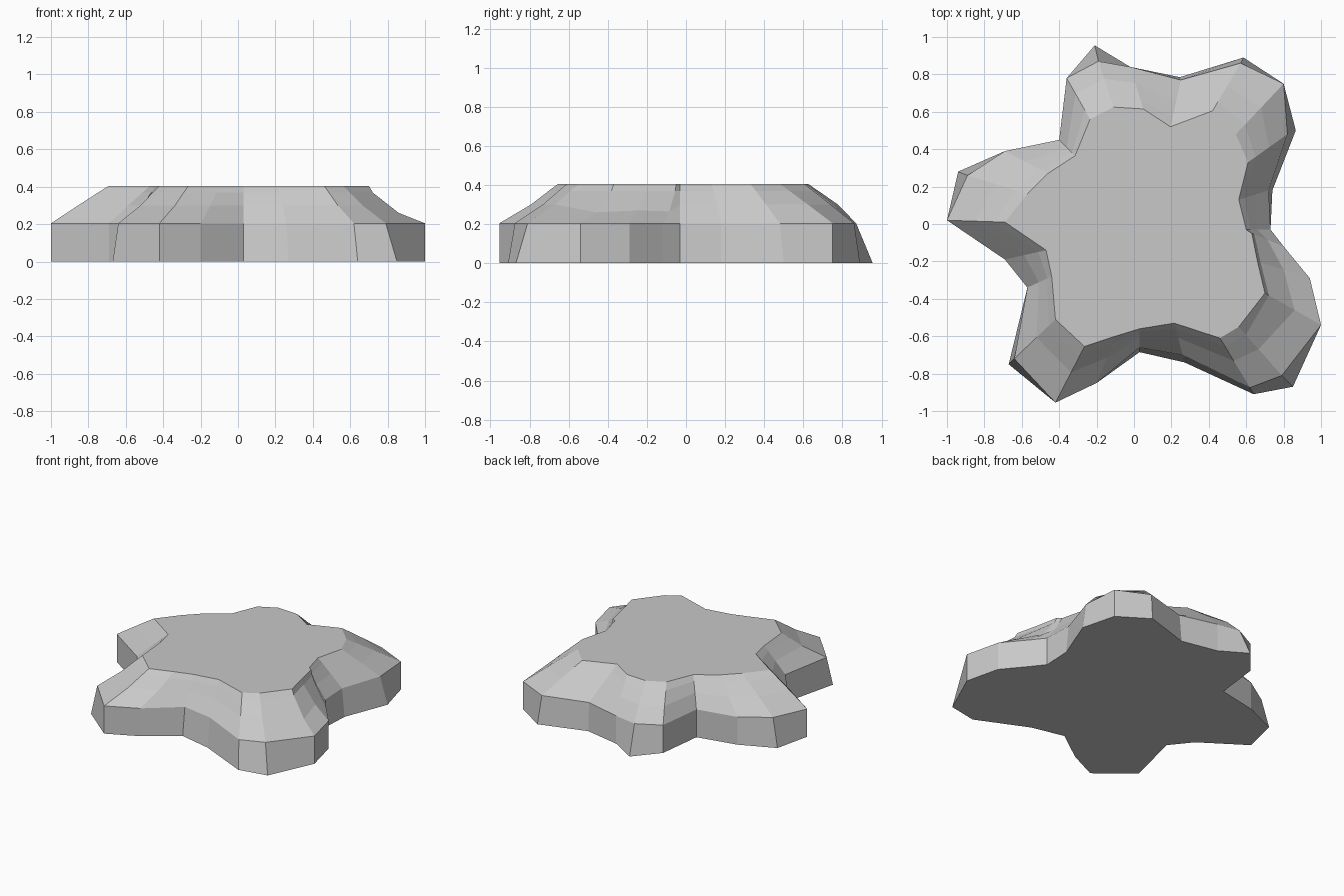
import bpy
import bmesh
from mathutils import Vector

default_cube = bpy.data.objects.get("Cube")
if default_cube:
    bpy.data.objects.remove(default_cube, do_unlink=True)

# Heights of the slab's levels
BASE, RIM, SHOULDER, LIP, TOP = 0.0, 0.204, 0.3, 0.368, 0.405

# Each column of the outline, in hundredths: rim x, rim y, top x, top y
left_arm = [(-100, 2, -69, 1), (-69, -19, -47, -14), (-57, -34, -44, -28)]
front_left_arm = [(-64, -72, -42, -51), (-42, -95.5, -26.5, -65.5),
                  (-20, -85, -10, -60), (3, -66, 3, -56), (26, -70, 21.5, -53)]
front_right_arm = [(62, -87.5, 46, -61), (79, -81, 56, -55), (100, -54, 70, -37),
                   (94, -29, 66, -20), (80, -12, 63, -5), (73, -3, 60, -3)]
back_right_arm = [(72, 18, 56, 13), (82, 48, 61, 33), (80, 75, 54.5, 48),
                  (57, 86, 42, 60.5), (25, 77, 19.5, 52)]
back_left_arm = [(-2, 84, 5, 61.5), (-19, 87, -11, 62.5), (-36, 78, -23.5, 56),
                 (-40, 45, -31.5, 36.5), (-69, 39, -46, 27), (-89, 26, -57, 16)]
outline = left_arm + front_left_arm + front_right_arm + back_right_arm + back_left_arm

# Corners whose foot flares out beyond the rim
foot_flare = {
    front_left_arm[0]: (-3, -3),
    front_left_arm[3]: (0, -2.5),
    front_left_arm[4]: (1, -4),
    front_right_arm[0]: (2, -3.5),
    front_right_arm[1]: (6, -6),
    back_right_arm[0]: (2, 0),
    back_right_arm[1]: (4.5, 2),
    back_right_arm[3]: (1.5, 3),
    back_right_arm[4]: (-0.5, 1.5),
    back_left_arm[1]: (-2, 8.5),
    back_left_arm[-1]: (-5, 2),
}

# Corners under the overhanging lip: shoulder reach, shoulder drop, lip reach
hollow = {
    front_right_arm[2]: (0.53, 0.04, 0.07),
    front_right_arm[3]: (0.5, 0.03, 0.06),
    front_right_arm[4]: (0.5, 0.035, 0.08),
}


def shoulder_shape(column):
    """Shoulder reach, shoulder drop and lip reach of a column."""
    if column in hollow:
        return hollow[column]
    if column in back_left_arm[:3]:
        reach = 0.62    # full shoulder
    elif column in front_left_arm + front_right_arm:
        reach = 0.46    # slightly scooped shoulder
    else:
        reach = 0.53
    return reach, 0.0, reach * 0.36


def level_point(column, level):
    """Position of an outline column at one of the slab's levels."""
    rim = Vector(column[:2]) / 100
    top = Vector(column[2:]) / 100
    reach, drop, lip_reach = shoulder_shape(column)
    if level == "foot":
        flare = Vector(foot_flare.get(column, (0, 0))) / 100
        return (*(rim + flare), BASE)
    if level == "rim":
        return (*rim, RIM)
    if level == "shoulder":
        return (*top.lerp(rim, reach), SHOULDER - drop)
    if level == "lip":
        return (*top.lerp(rim, lip_reach), LIP)
    return (*top, TOP)


def stone_material():
    """Plain grey stone."""
    material = bpy.data.materials.new("grey stone")
    material.use_nodes = True
    colour = (0.58, 0.58, 0.58, 1)
    material.diffuse_color = colour
    shader = next(n for n in material.node_tree.nodes if n.type == "BSDF_PRINCIPLED")
    shader.inputs["Base Color"].default_value = colour
    shader.inputs["Roughness"].default_value = 0.9
    return material


# Rock slab: stacked rings bridged with flat faces, capped above and below
bm = bmesh.new()
rings = [[bm.verts.new(level_point(column, level)) for column in outline]
         for level in ("foot", "rim", "shoulder", "lip", "top")]
for lower, upper in zip(rings, rings[1:]):
    for i in range(len(outline)):
        j = (i + 1) % len(outline)
        bm.faces.new((lower[i], lower[j], upper[j], upper[i]))
bm.faces.new(rings[-1])
bm.faces.new(reversed(rings[0]))
bmesh.ops.recalc_face_normals(bm, faces=bm.faces)

mesh = bpy.data.meshes.new("rock_slab")
bm.to_mesh(mesh)
bm.free()
mesh.materials.append(stone_material())
rock_slab = bpy.data.objects.new("rock_slab", mesh)
bpy.context.collection.objects.link(rock_slab)
